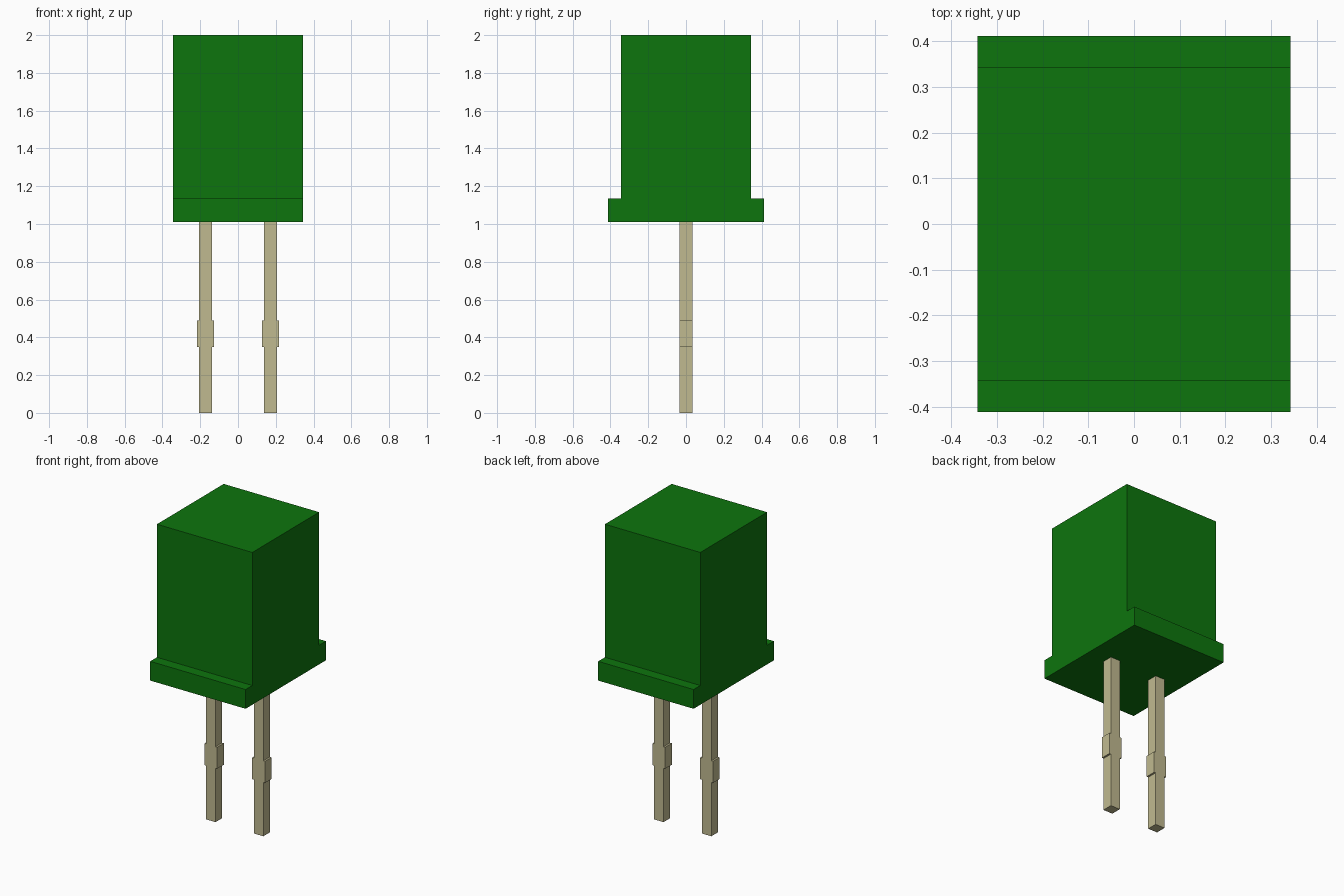
import bpy
import bmesh

cube = bpy.data.objects.get("Cube")
if cube:
    bpy.data.objects.remove(cube, do_unlink=True)


def material(name, color):
    mat = bpy.data.materials.new(name)
    mat.use_nodes = True
    mat.diffuse_color = color
    mat.node_tree.nodes["Principled BSDF"].inputs["Base Color"].default_value = color
    return mat


def prism(name, outline, axis, half, mat):
    """Extrude a closed (side, z) outline symmetrically along x or y."""
    bm = bmesh.new()
    place = (lambda s, z: (-half, s, z)) if axis == "x" else (lambda s, z: (s, -half, z))
    face = bm.faces.new([bm.verts.new(place(s, z)) for s, z in outline])
    moved = bmesh.ops.extrude_face_region(bm, geom=[face])["geom"]
    offset = (2 * half, 0, 0) if axis == "x" else (0, 2 * half, 0)
    bmesh.ops.translate(bm, vec=offset, verts=[v for v in moved if isinstance(v, bmesh.types.BMVert)])
    bmesh.ops.recalc_face_normals(bm, faces=bm.faces)
    mesh = bpy.data.meshes.new(name)
    bm.to_mesh(mesh)
    bm.free()
    mesh.materials.append(mat)
    obj = bpy.data.objects.new(name, mesh)
    bpy.context.collection.objects.link(obj)
    return obj


def mirrored(half_outline):
    """Complete a right-hand outline with its left-hand reflection."""
    return half_outline + [(-s, z) for s, z in reversed(half_outline)]


green = material("green plastic", (0.004, 0.178, 0.004, 1))
metal = material("pale tinned metal", (0.53, 0.49, 0.28, 1))

# Square body with a flange along its front and back
BASE, FLANGE, TOP = 1.01, 1.135, 2.0
body = mirrored([(0.412, BASE), (0.412, FLANGE), (0.343, FLANGE), (0.343, TOP)])
prism("body", body, "x", 0.343, green)

# Two square leads, each with a wider stop
W, STOP = 0.034, 0.046
lead = mirrored([(W, 0), (W, 0.35), (STOP, 0.35), (STOP, 0.49), (W, 0.49), (W, BASE)])
for side, x in (("left", 0.172), ("right", -0.172)):
    prism(side + "_lead", lead, "y", W, metal).location.x = x
